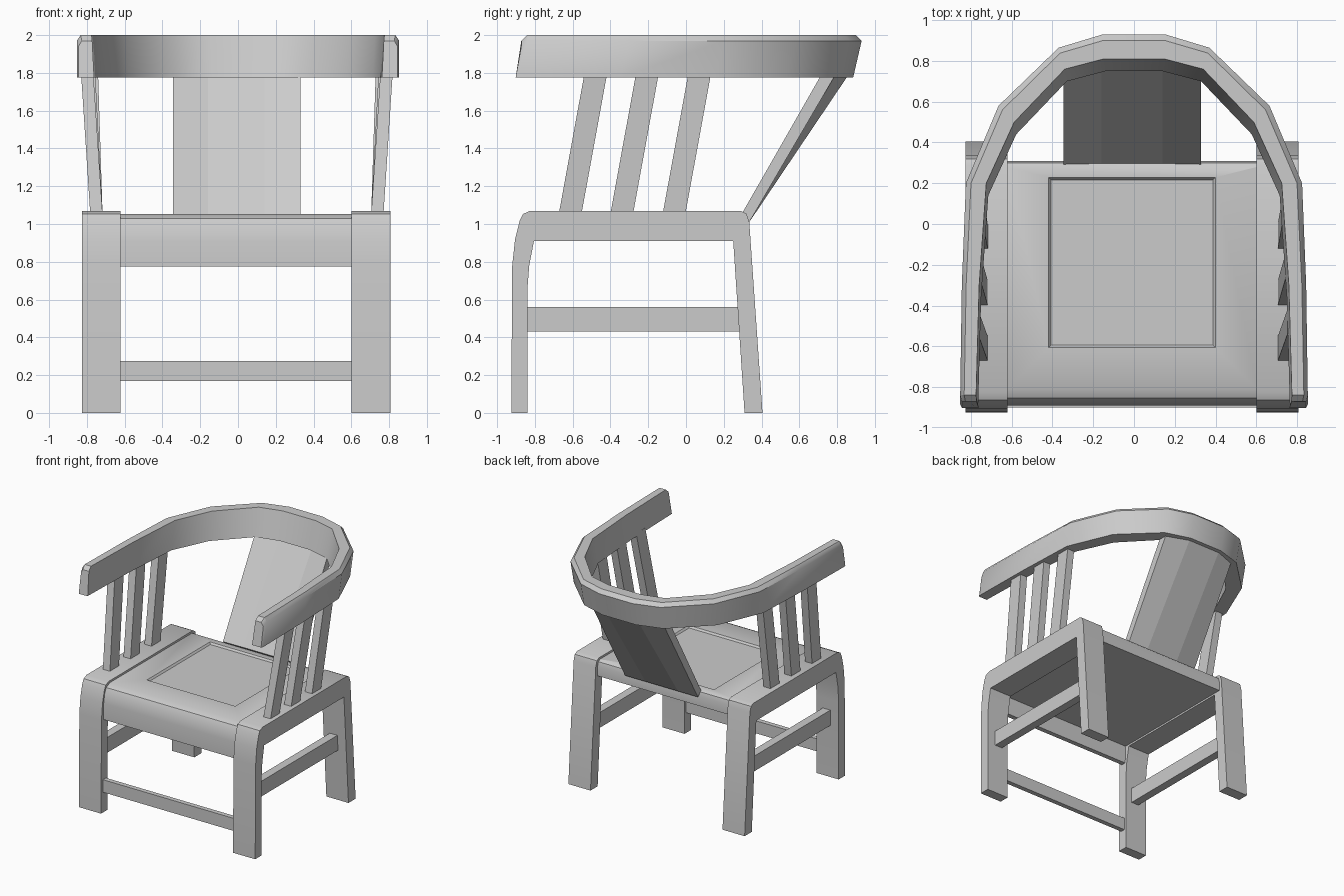
import bpy, bmesh

if "Cube" in bpy.data.objects:
    bpy.data.objects.remove(bpy.data.objects["Cube"])

CX = -0.01   # the frame sits slightly left of the arm's centre


def make(name, verts, faces):
    me = bpy.data.meshes.new(name)
    me.from_pydata(verts, [], faces)
    bm = bmesh.new()
    bm.from_mesh(me)
    bmesh.ops.recalc_face_normals(bm, faces=bm.faces)
    bm.to_mesh(me)
    bm.free()
    ob = bpy.data.objects.new(name, me)
    bpy.context.collection.objects.link(ob)
    return ob


def loft(name, rings):
    """Join equal-length rings of points into a capped solid."""
    n = len(rings[0])
    verts = [p for r in rings for p in r]
    faces = [(i * n + j, i * n + (j + 1) % n, (i + 1) * n + (j + 1) % n, (i + 1) * n + j)
             for i in range(len(rings) - 1) for j in range(n)]
    faces += [tuple(range(n)), tuple(range(len(verts) - n, len(verts)))]
    return make(name, verts, faces)


def prism(name, profile, x0, x1):
    return loft(name, [[(x + CX, y, z) for y, z in profile] for x in (x0, x1)])


def rect(y0, y1, z0, z1):
    return [(y0, z0), (y1, z0), (y1, z1), (y0, z1)]


# Side frames: front leg, rounded top rail and splayed back leg in one piece
frame = [(-0.925, 0), (-0.92, 0.78), (-0.905, 0.92), (-0.88, 1.02), (-0.863, 1.053),
         (-0.825, 1.07), (0.29, 1.07), (0.32, 1.055), (0.335, 1.01), (0.405, 0),
         (0.31, 0), (0.25, 0.91), (-0.805, 0.91), (-0.83, 0.78), (-0.84, 0.65), (-0.84, 0)]

for side, s in (("left", -1), ("right", 1)):
    prism(side + "_leg_frame", frame, s * 0.612, s * 0.817)
    prism(side + "_stretcher", rect(-0.85, 0.29, 0.432, 0.56), s * 0.67, s * 0.74)
    # Leaning arm slats
    for i, (y, xt) in enumerate(((-0.67, 0.76), (-0.397, 0.75), (-0.12, 0.735))):
        rings = []
        for x, yy, z in ((0.711, y - 0.004, 1.05), (xt, y + 0.133, 1.80)):
            x0, x1 = s * x - 0.006, s * (x + 0.065) - 0.006
            rings.append([(x0, yy, z), (x1, yy, z), (x1, yy + 0.12, z), (x0, yy + 0.12, z)])
        loft(f"{side}_arm_slat_{i + 1}", rings)

prism("front_stretcher", rect(-0.90, -0.86, 0.17, 0.275), -0.62, 0.62)

# Seat: board rolling down into the front apron
seat = prism("seat", [(-0.89, 0.775), (-0.89, 0.91), (-0.876, 0.99), (-0.855, 1.03),
                      (-0.81, 1.053), (0.28, 1.053), (0.30, 1.04), (0.31, 1.005),
                      (0.31, 0.925), (-0.845, 0.925), (-0.85, 0.775)], -0.612, 0.612)

# Shallow bevelled recess in the seat
cutter = loft("seat_recess_cutter", [
    [(CX - a, y0, z), (CX + a, y0, z), (CX + a, y1, z), (CX - a, y1, z)]
    for a, y0, y1, z in ((0.398, -0.595, 0.217, 1.038), (0.41, -0.607, 0.229, 1.053),
                         (0.41, -0.607, 0.229, 1.10))])
cutter.hide_render = True
cutter.hide_viewport = True
mod = seat.modifiers.new("recess", 'BOOLEAN')
mod.operation = 'DIFFERENCE'
mod.object = cutter
mod.solver = 'EXACT'

# Back splat: three panels, flat at the seat and folded to follow the arm at the top
rings = []
for x, yb, yt in ((-0.335, 0.293, 0.722), (-0.15, 0.297, 0.792),
                  (0.15, 0.297, 0.792), (0.34, 0.293, 0.722)):
    rings.append([(x + CX, yb, 1.05), (x + CX, 0.335, 1.01),
                  (x + CX, yt + 0.075, 1.80), (x + CX, yt, 1.80)])
splat = loft("back_splat", rings)

# Horseshoe arm: outer and inner outline at the top, sheared forward below
half = [((0.845, -0.872), (0.772, -0.872), 1.97), ((0.853, -0.84), (0.775, -0.84), 2.0),
        ((0.845, -0.3), (0.76, -0.3), 2.0), ((0.825, 0.2), (0.725, 0.2), 2.0),
        ((0.665, 0.58), (0.588, 0.50), 2.0), ((0.37, 0.865), (0.34, 0.76), 2.0),
        ((0.155, 0.93), (0.15, 0.81), 2.0)]
path = [(s, p) for s, seq in ((1, half), (-1, half[::-1])) for p in seq]
rings = []
for s, ((ox, oy), (ix, iy), top) in path:
    end = oy < -0.86
    cx, cy = ox + (ix - ox) * 0.25, oy + (iy - oy) * 0.25   # top chamfer
    rings.append([(s * ox, oy - (0.03 if end else 0.045), 1.775),
                  (s * ox, oy, top - 0.03), (s * cx, cy, top), (s * ix, iy, top),
                  (s * (ix - 0.01), iy - (0.03 if end else 0.06), 1.775)])
loft("horseshoe_arm", rings)

# Smooth shading with sharp edges kept; the splat stays faceted
bpy.ops.object.select_all(action='DESELECT')
for ob in bpy.context.collection.objects:
    if ob not in (cutter, splat):
        ob.select_set(True)
        bpy.context.view_layer.objects.active = ob
bpy.ops.object.shade_smooth_by_angle(angle=0.6)
